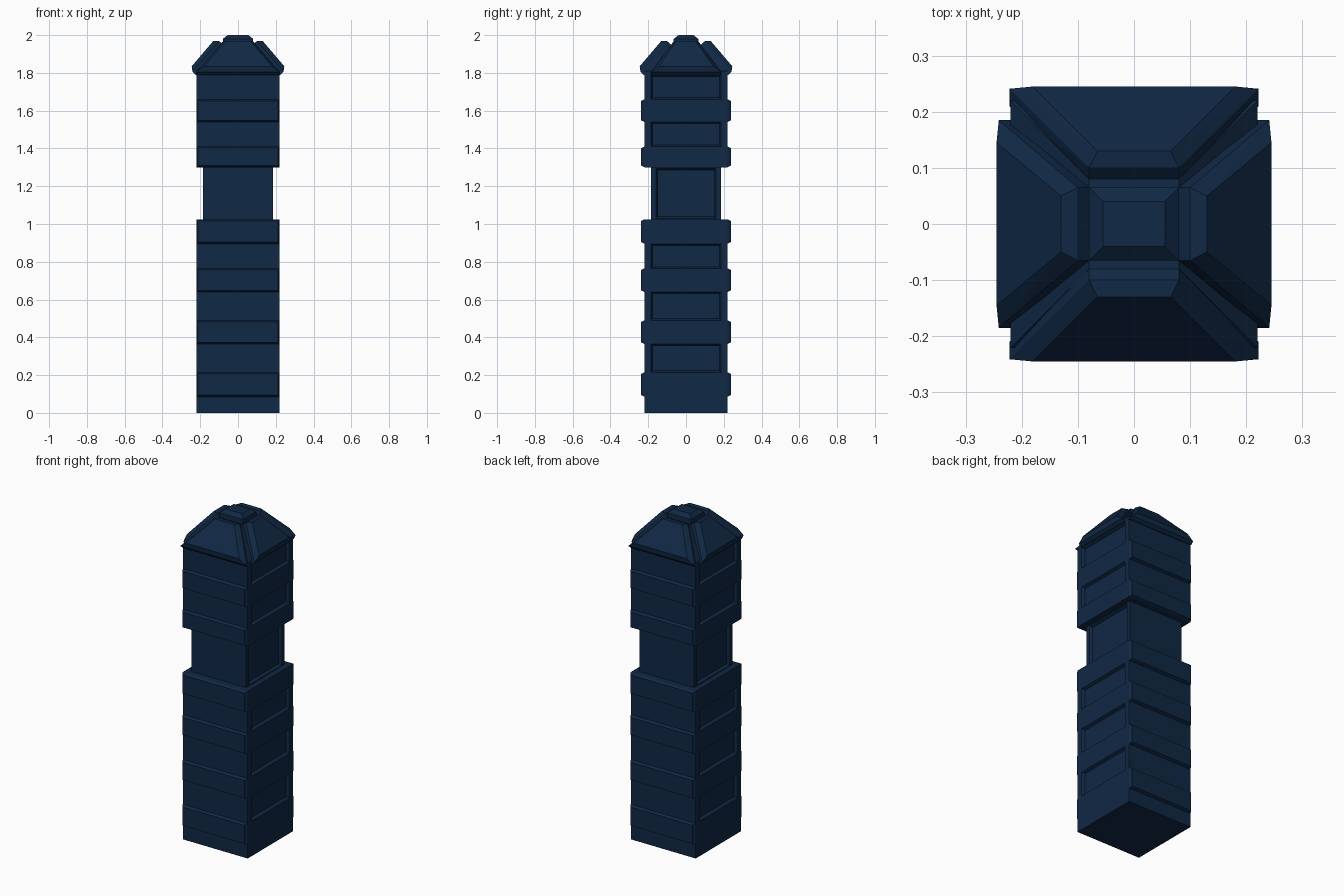
import bpy, bmesh
from mathutils import Matrix, Vector

if "Cube" in bpy.data.objects:
    bpy.data.objects.remove(bpy.data.objects["Cube"])

navy = bpy.data.materials.new("navy")
navy.diffuse_color = (0.005, 0.021, 0.058, 1)
navy.use_nodes = True
navy.node_tree.nodes["Principled BSDF"].inputs["Base Color"].default_value = navy.diffuse_color


def finish(bm, name):
    bmesh.ops.recalc_face_normals(bm, faces=bm.faces)
    mesh = bpy.data.meshes.new(name)
    bm.to_mesh(mesh)
    bm.free()
    mesh.materials.append(navy)
    obj = bpy.data.objects.new(name, mesh)
    bpy.context.collection.objects.link(obj)
    return obj


def hull(name, points, angle=0):
    bm = bmesh.new()
    rot = Matrix.Rotation(angle, 3, 'Z')
    for p in points:
        bm.verts.new(rot @ Vector(p))
    bmesh.ops.convex_hull(bm, input=bm.verts)
    bmesh.ops.dissolve_limit(bm, angle_limit=0.01, verts=bm.verts, edges=bm.edges)
    return finish(bm, name)


def column(name, half, z0, z1, bands, panels, panel_half):
    """Square column with raised bands on the y sides and sunken panels on the x sides."""
    bm = bmesh.new()
    bmesh.ops.create_cube(bm, size=1, matrix=Matrix.Translation((0, 0, (z0 + z1) / 2))
                          @ Matrix.Diagonal((2 * half, 2 * half, z1 - z0, 1)))
    cuts = {z for pair in bands + panels for z in pair if z0 < z < z1}
    planes = [((0, 0, z), (0, 0, 1)) for z in sorted(cuts)]
    planes += [((0, s * panel_half, 0), (0, 1, 0)) for s in (-1, 1)]
    for co, no in planes:
        bmesh.ops.bisect_plane(bm, geom=bm.verts[:] + bm.edges[:] + bm.faces[:],
                               plane_co=co, plane_no=no)
    bm.normal_update()

    def inside(f, ranges):
        z = f.calc_center_median().z
        return any(a < z < b for a, b in ranges)

    raised = [f for f in bm.faces if abs(f.normal.y) > 0.9 and inside(f, bands)]
    sunken = [f for f in bm.faces if abs(f.normal.x) > 0.9 and inside(f, panels)
              and abs(f.calc_center_median().y) < 0.01]
    bmesh.ops.inset_individual(bm, faces=raised, thickness=0.012, depth=0.017)
    bmesh.ops.inset_individual(bm, faces=sunken, thickness=0.012, depth=-0.017)
    return finish(bm, name)


# Shaft sections and the narrower neck between them
column("lower_shaft", 0.22, 0, 1.025,
       [(0.085, 0.215), (0.365, 0.49), (0.64, 0.765), (0.895, 1.025)],
       [(0.215, 0.365), (0.49, 0.64), (0.765, 0.895)], 0.185)
column("neck", 0.186, 1.025, 1.30, [], [(1.03, 1.295)], 0.16)
column("upper_shaft", 0.22, 1.30, 1.79,
       [(1.30, 1.41), (1.54, 1.66)], [(1.41, 1.54), (1.66, 1.79)], 0.185)


def square(hx, hy, z):
    return [(sx * hx, sy * hy, z) for sx in (-1, 1) for sy in (-1, 1)]


# Roof core, then the small block on its peak
hull("roof_core", square(0.22, 0.22, 1.79) + square(0.22, 0.22, 1.81) + square(0.08, 0.08, 1.95))
hull("peak_block", square(0.08, 0.065, 1.93) + square(0.08, 0.065, 1.98) + square(0.055, 0.04, 2.0))

# Raised chamfered slabs on the four roof slopes
for side, turn, low, low_in, top, top_in in (
        ("front", 0, 0.222, 0.18, 0.08, 0.065), ("right", 1, 0.185, 0.145, 0.065, 0.05),
        ("back", 2, 0.222, 0.18, 0.08, 0.065), ("left", 3, 0.185, 0.145, 0.065, 0.05)):
    rows = [(low, 0.21, 1.79), (low, 0.225, 1.79), (low, 0.241, 1.805), (low_in, 0.245, 1.835),
            (top_in, 0.13, 1.97), (top, 0.10, 1.968), (top, 0.08, 1.95)]
    hull(side + "_roof_slab", [(s * w, -d, z) for w, d, z in rows for s in (-1, 1)],
         turn * 1.5707963)
